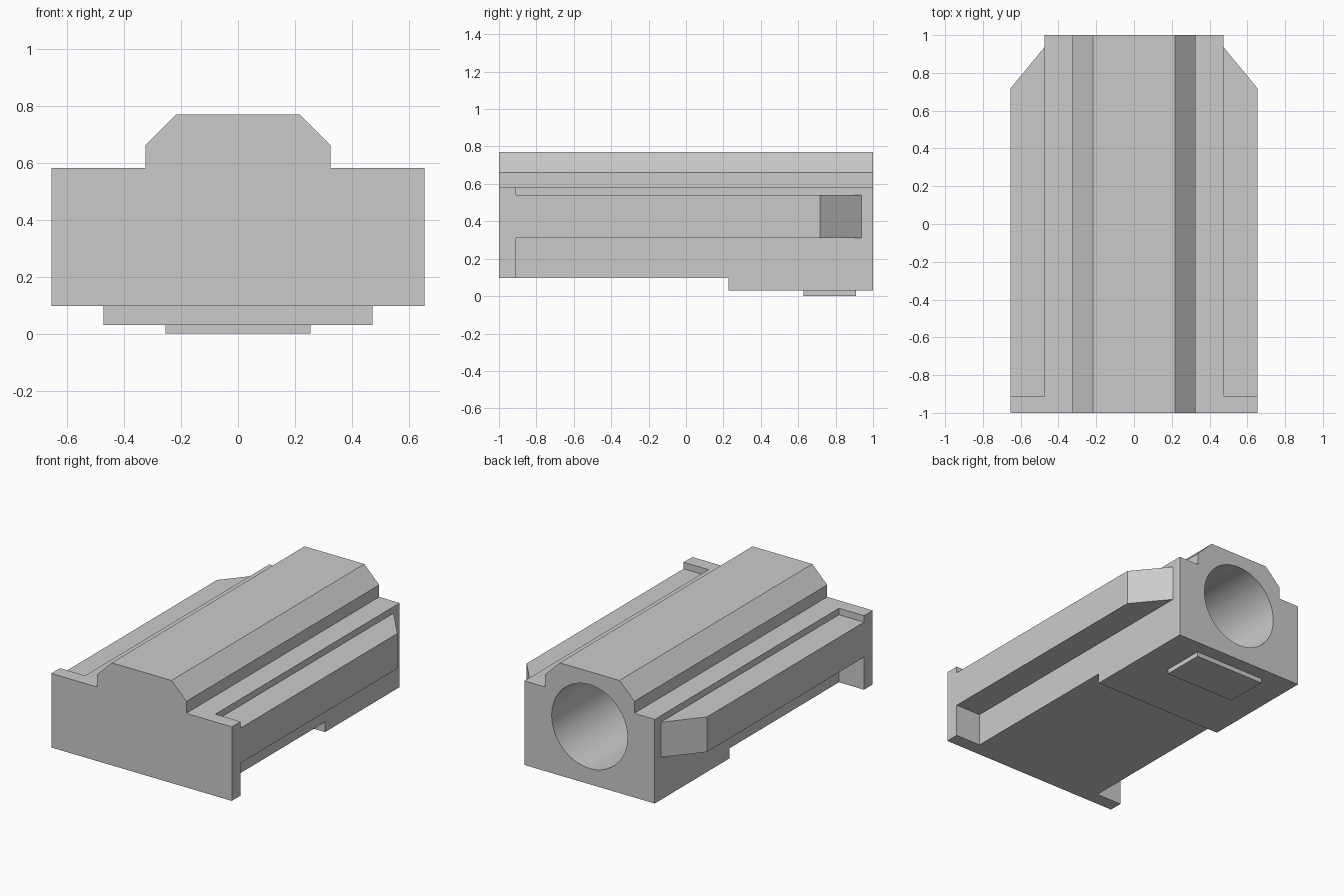
import bpy
import bmesh
import math
from mathutils import Matrix, Vector

cube = bpy.data.objects.get("Cube")
if cube:
    bpy.data.objects.remove(cube, do_unlink=True)

grey = bpy.data.materials.new("light grey")
grey.use_nodes = True
GREY = (0.6, 0.6, 0.6, 1)
grey.diffuse_color = GREY
grey.node_tree.nodes["Principled BSDF"].inputs["Base Color"].default_value = GREY


def add_object(name, bm):
    bmesh.ops.recalc_face_normals(bm, faces=bm.faces)
    mesh = bpy.data.meshes.new(name)
    bm.to_mesh(mesh)
    bm.free()
    mesh.materials.append(grey)
    obj = bpy.data.objects.new(name, mesh)
    bpy.context.collection.objects.link(obj)
    return obj


def prism(name, outline, direction):
    """Extrude a flat outline along a direction into a solid."""
    bm = bmesh.new()
    face = bm.faces.new([bm.verts.new(p) for p in outline])
    new = bmesh.ops.extrude_face_region(bm, geom=[face])["geom"]
    verts = [v for v in new if isinstance(v, bmesh.types.BMVert)]
    bmesh.ops.translate(bm, verts=verts, vec=Vector(direction))
    # extruding leaves the first face in place, so the solid is closed
    return add_object(name, bm)


def plan_prism(name, plan, z0, z1):
    return prism(name, [(x, y, z0) for x, y in plan], (0, 0, z1 - z0))


def rectangle(x0, x1, y0, y1):
    return [(x0, y0), (x1, y0), (x1, y1), (x0, y1)]


# Main body with the chamfered spine on top
half = [(0.473, 0.097), (0.473, 0.583), (0.325, 0.583), (0.325, 0.662), (0.217, 0.77)]
profile = half + [(-x, z) for x, z in reversed(half)]
body = prism("body", [(x, -1, z) for x, z in profile], (0, 2, 0))

# Round bore, open at the back
bm = bmesh.new()
bmesh.ops.create_cone(bm, cap_ends=True, segments=64, radius1=0.275, radius2=0.275, depth=2,
                      matrix=Matrix.Translation((0, 0.1, 0.41)) @ Matrix.Rotation(math.pi / 2, 4, "X"))
cutter = add_object("bore_cutter", bm)
cutter.hide_render = True
bore = body.modifiers.new("bore", "BOOLEAN")
bore.operation = "DIFFERENCE"
bore.solver = "EXACT"
bore.object = cutter
bpy.context.view_layer.objects.active = body
body.select_set(True)
bpy.ops.object.modifier_apply(modifier=bore.name)
bpy.data.objects.remove(cutter, do_unlink=True)
bpy.ops.object.shade_smooth_by_angle(angle=math.radians(30))

# Side rails with tapered back ends, and the front flanges
for side, s in (("left", 1), ("right", -1)):
    rail = [(0.473, -0.91), (0.655, -0.91), (0.655, 0.717), (0.473, 0.937)]
    plan_prism(side + "_rail", [(s * x, y) for x, y in rail], 0.31, 0.54)
    flange = rectangle(0.473, 0.655, -1, -0.91)
    plan_prism(side + "_front_flange", [(s * x, y) for x, y in flange], 0.097, 0.583)

# Stepped underside and its small pad
plan_prism("rear_step", rectangle(-0.473, 0.473, 0.227, 1), 0.031, 0.097)
plan_prism("bottom_pad", rectangle(-0.255, 0.255, 0.627, 0.91), 0, 0.031)
